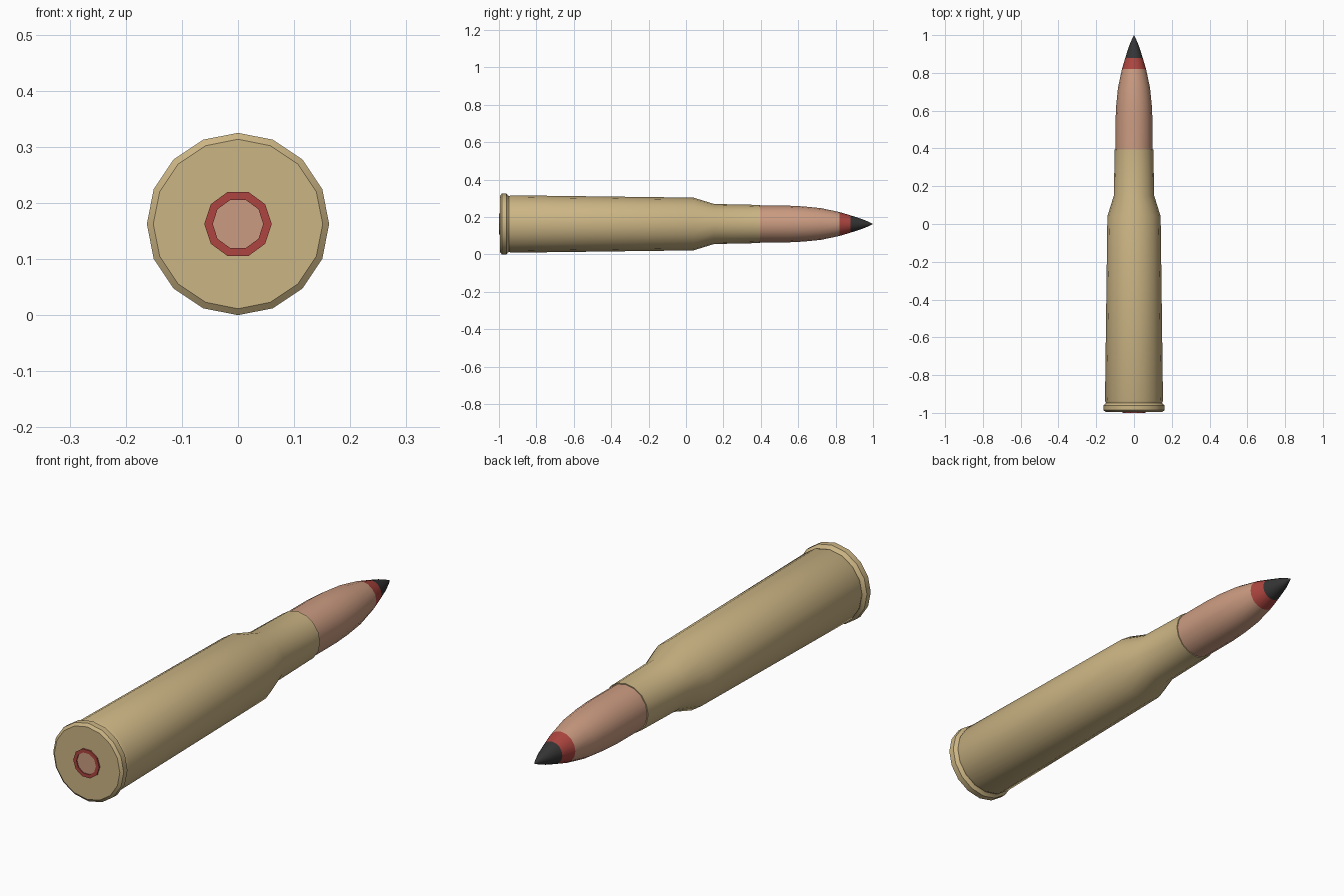
import bpy, bmesh, math

if "Cube" in bpy.data.objects:
    bpy.data.objects.remove(bpy.data.objects["Cube"])

AXIS_Z = 0.1625  # height of the long axis


def material(name, rgb):
    m = bpy.data.materials.new(name)
    m.diffuse_color = (*rgb, 1)
    m.use_nodes = True
    m.node_tree.nodes["Principled BSDF"].inputs["Base Color"].default_value = m.diffuse_color
    return m


brass = material("brass", (0.60, 0.46, 0.23))
copper = material("copper", (0.60, 0.33, 0.22))
red = material("red_lacquer", (0.42, 0.06, 0.05))
black = material("black_paint", (0.035, 0.035, 0.035))


def lathe(name, profile, sides, mat, angle=35):
    """Revolve (y, radius) points about the long axis; radius 0 closes to a point."""
    bm = bmesh.new()
    rings = []
    for y, r in profile:
        count = sides if r > 0 else 1
        rings.append([bm.verts.new((r * math.cos(2 * math.pi * i / sides), y,
                                    AXIS_Z + r * math.sin(2 * math.pi * i / sides)))
                      for i in range(count)])
    for a, b in zip(rings, rings[1:]):
        for i in range(sides):
            j = (i + 1) % sides
            quad = [a[i % len(a)], a[j % len(a)], b[j % len(b)], b[i % len(b)]]
            bm.faces.new(list(dict.fromkeys(quad)))
    bmesh.ops.recalc_face_normals(bm, faces=bm.faces)
    mesh = bpy.data.meshes.new(name)
    bm.to_mesh(mesh)
    bm.free()
    mesh.materials.append(mat)
    obj = bpy.data.objects.new(name, mesh)
    bpy.context.collection.objects.link(obj)
    bpy.ops.object.select_all(action='DESELECT')
    obj.select_set(True)
    bpy.context.view_layer.objects.active = obj
    bpy.ops.object.shade_smooth_by_angle(angle=math.radians(angle))
    return obj


# Cartridge case: rim, groove, tapered body, shoulder, neck and mouth lip
lathe("case", [(-0.994, 0), (-0.994, 0.151), (-0.985, 0.1625), (-0.960, 0.1625),
               (-0.953, 0.153), (-0.947, 0.149), (-0.935, 0.1535), (0.04, 0.141),
               (0.15, 0.107), (0.395, 0.102), (0.395, 0.096)], 16, brass)

# Bullet jacket, starting inside the neck
lathe("jacket", [(0.33, 0), (0.33, 0.098), (0.55, 0.098), (0.63, 0.094), (0.72, 0.085),
                 (0.82, 0.064)], 16, copper)

# Painted band and tip
lathe("colour_band", [(0.82, 0.064), (0.88, 0.046)], 16, red)
lathe("tip", [(0.88, 0.046), (0.94, 0.027), (0.985, 0.008), (1.0, 0)], 16, black)

# Primer with its sealing ring
lathe("primer_ring", [(-0.990, 0.060), (-1.0, 0.060), (-1.0, 0.045), (-0.996, 0.045)], 10, red)
lathe("primer", [(-0.996, 0.045), (-0.996, 0)], 10, copper)

# The open primer disc must face the rear
disc = bpy.data.objects["primer"].data
if disc.polygons[0].normal.y > 0:
    disc.flip_normals()
